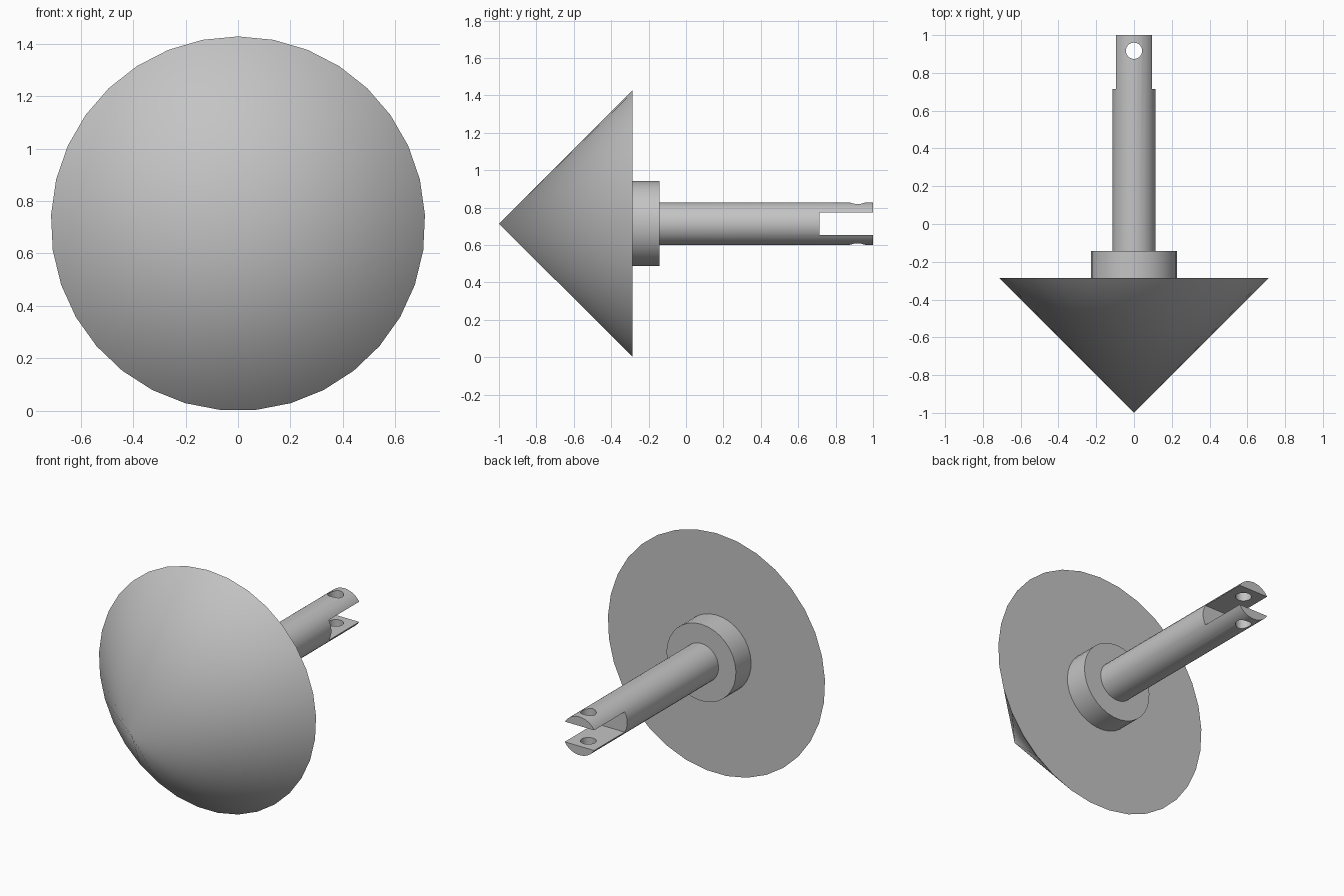
import bpy
import bmesh
from math import sin, cos, pi, radians
from mathutils import Matrix

SIDES = 33
AXIS_Z = 0.714

if "Cube" in bpy.data.objects:
    bpy.data.objects.remove(bpy.data.objects["Cube"], do_unlink=True)

grey = bpy.data.materials.new("plain grey")
grey.use_nodes = True
grey.diffuse_color = (0.55, 0.55, 0.55, 1)
grey.node_tree.nodes["Principled BSDF"].inputs["Base Color"].default_value = grey.diffuse_color


def add_object(name, bm):
    bmesh.ops.recalc_face_normals(bm, faces=bm.faces)
    mesh = bpy.data.meshes.new(name)
    bm.to_mesh(mesh)
    bm.free()
    mesh.materials.append(grey)
    obj = bpy.data.objects.new(name, mesh)
    bpy.context.collection.objects.link(obj)
    return obj


def turned_part(name, y0, r0, y1, r1):
    """Round part along y; a zero first radius makes a point."""
    bm = bmesh.new()

    def ring(y, r):
        angles = [2 * pi * i / SIDES for i in range(SIDES)]
        return [bm.verts.new((r * sin(a), y, AXIS_Z + r * cos(a))) for a in angles]

    back = ring(y1, r1)
    bm.faces.new(back)
    if r0 == 0:
        tip = bm.verts.new((0, y0, AXIS_Z))
        for i in range(SIDES):
            bm.faces.new((tip, back[i - 1], back[i]))
    else:
        front = ring(y0, r0)
        bm.faces.new(front)
        for i in range(SIDES):
            bm.faces.new((front[i - 1], front[i], back[i], back[i - 1]))
    return add_object(name, bm)


def cut(target, cutter):
    """Subtract the cutter for good, then discard it."""
    cutter.hide_render = True
    mod = target.modifiers.new("cut", 'BOOLEAN')
    mod.operation = 'DIFFERENCE'
    mod.solver = 'EXACT'
    mod.object = cutter
    bpy.context.view_layer.objects.active = target
    bpy.ops.object.modifier_apply(modifier=mod.name)
    bpy.data.objects.remove(cutter, do_unlink=True)


# Pointed head, collar and shaft
cone_head = turned_part("cone_head", -1, 0, -0.286, 0.714)
collar = turned_part("collar", -0.3, 0.228, -0.143, 0.228)
shaft = turned_part("shaft", -0.16, 0.114, 1, 0.114)

# Slot that forks the shaft end
bm = bmesh.new()
bmesh.ops.create_cube(bm, size=1, matrix=Matrix.Translation((0, 0.914, AXIS_Z))
                      @ Matrix.Diagonal((0.5, 0.4, 0.12, 1)))
cut(shaft, add_object("slot_cutter", bm))

# Pin hole through both prongs
bm = bmesh.new()
bmesh.ops.create_cone(bm, cap_ends=True, segments=SIDES, radius1=0.043, radius2=0.043,
                      depth=0.5, matrix=Matrix.Translation((0, 0.917, AXIS_Z)))
cut(shaft, add_object("hole_cutter", bm))

# Smooth the round sides, keep the rims sharp
bpy.ops.object.select_all(action='DESELECT')
for part in (cone_head, collar, shaft):
    part.select_set(True)
bpy.context.view_layer.objects.active = shaft
bpy.ops.object.shade_smooth_by_angle(angle=radians(30))
